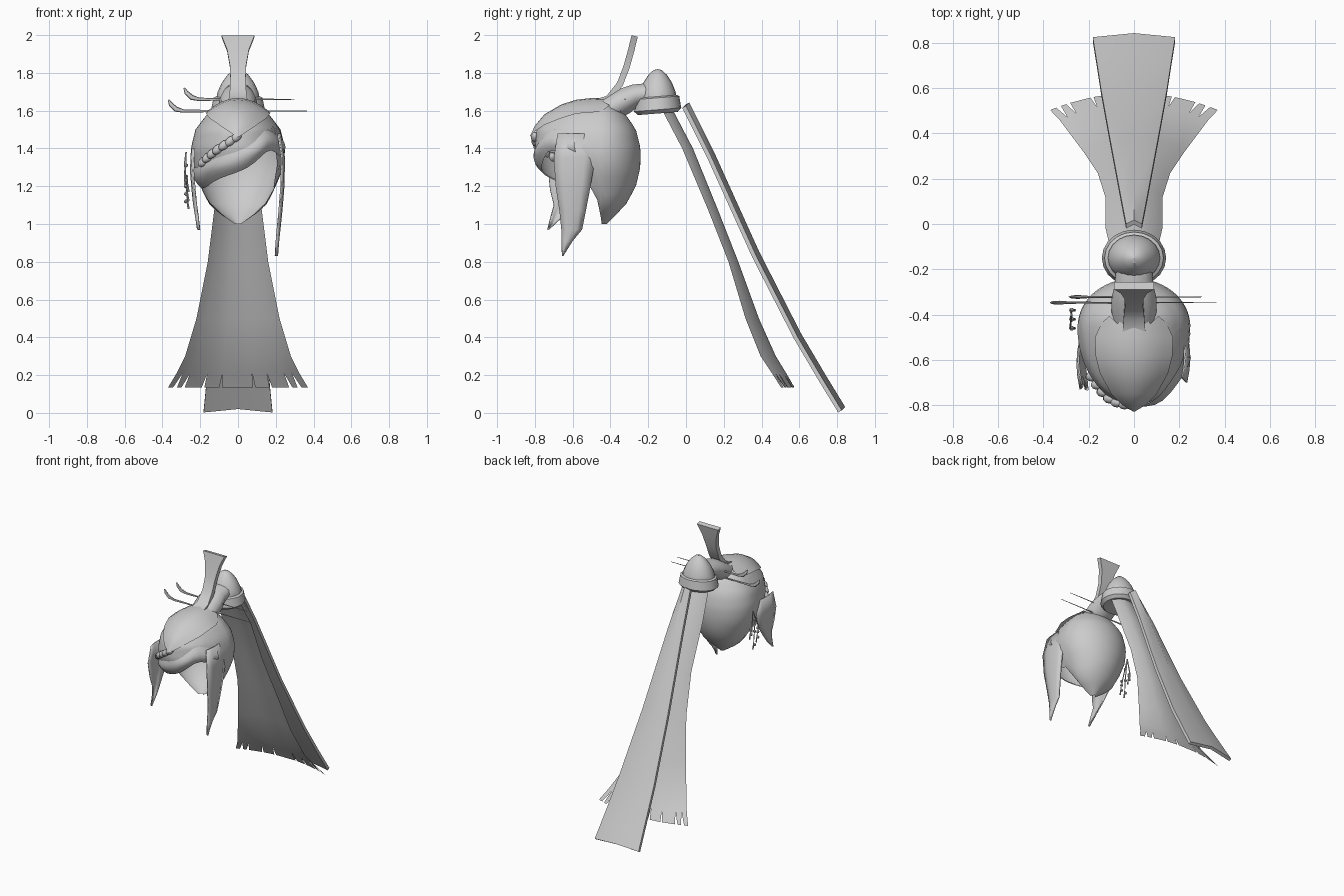
import bpy, bmesh
from math import sin, cos, pi, radians
from mathutils import Vector

cube = bpy.data.objects.get("Cube")
if cube:
    bpy.data.objects.remove(cube)

hair = bpy.data.materials.new("hair grey")
hair.use_nodes = True
GREY = (0.6, 0.6, 0.6, 1)
hair.diffuse_color = GREY
hair.node_tree.nodes["Principled BSDF"].inputs["Base Color"].default_value = GREY


def finish(name, bm, angle=40):
    bmesh.ops.remove_doubles(bm, verts=bm.verts, dist=0.0004)
    bmesh.ops.recalc_face_normals(bm, faces=bm.faces)
    mesh = bpy.data.meshes.new(name)
    bm.to_mesh(mesh)
    bm.free()
    mesh.materials.append(hair)
    ob = bpy.data.objects.new(name, mesh)
    bpy.context.collection.objects.link(ob)
    bpy.ops.object.select_all(action='DESELECT')
    ob.select_set(True)
    bpy.context.view_layer.objects.active = ob
    bpy.ops.object.shade_smooth_by_angle(angle=radians(angle))
    return ob


def skin(bm, rows, closed=False, caps=False):
    """Bridge rows of points with quads."""
    vs = [[bm.verts.new(p) for p in row] for row in rows]
    n = len(vs[0])
    for a, b in zip(vs, vs[1:]):
        for i in range(n if closed else n - 1):
            j = (i + 1) % n
            bm.faces.new((a[i], a[j], b[j], b[i]))
    if caps:
        bm.faces.new(vs[0])
        bm.faces.new(vs[-1])


def lerp_table(table, x):
    for a, b in zip(table, table[1:]):
        if x <= b[0]:
            f = max(0, (x - a[0]) / (b[0] - a[0]))
            return [p + (q - p) * f for p, q in zip(a[1:], b[1:])]
    return list(table[-1][1:])


# Head shape: height, half width, back y, front y
HEAD = [(1.0, .015, -.42, -.46), (1.05, .09, -.37, -.55), (1.1, .15, -.32, -.61),
        (1.2, .2, -.265, -.72), (1.3, .24, -.242, -.77), (1.4, .25, -.24, -.8),
        (1.5, .225, -.265, -.79), (1.58, .165, -.32, -.72), (1.63, .1, -.38, -.62),
        (1.65, .002, -.44, -.46)]
# Hem height by angle: 0 back, 90 left, 180 front, 270 right
HEM = [(0, 1.0), (88, 1.0), (100, 1.19), (112, 1.2), (125, 1.38), (140, 1.4), (165, 1.31),
       (180, 1.28), (210, 1.24), (235, 1.2), (260, 1.19), (272, 1.0), (360, 1.0)]
MID = -.45


def head_point(deg, z, out=0.0):
    w, back, front = lerp_table(HEAD, z)
    t = radians(deg)
    depth = (back - MID) if cos(t) > 0 else (MID - front)
    return Vector(((w + out) * sin(t), MID + (depth + out) * cos(t), z))


# Hair shell with open face
bm = bmesh.new()
rows = []
for deg in list(range(0, 361, 6)):
    low = lerp_table(HEM, deg)[0]
    rows.append([head_point(deg, low + (1.65 - low) * (1 - (1 - k / 18) ** 1.5))
                 for k in range(19)])
skin(bm, rows)
finish("hair_shell", bm, 60)

# Swept fringe band
bm = bmesh.new()
rows = []
for deg in range(112, 257, 8):
    low = lerp_table(HEM, max(deg, 124))[0]
    rows.append([head_point(deg, low - .005 + .11 * k / 5, .004 + .02 * sin(pi * k / 5))
                 for k in range(6)])
skin(bm, rows)
finish("fringe_band", bm)

# Braid along the fringe
bm = bmesh.new()
for k in range(7):
    f = k / 6
    c = head_point(228 - 46 * f, 1.33 + .13 * f, .005)
    made = bmesh.ops.create_uvsphere(bm, u_segments=10, v_segments=6, radius=.028)
    for v in made["verts"]:
        v.co = Vector((v.co.x + .4 * v.co.z, v.co.y * .8, v.co.z)) + c
finish("braid", bm)

# Crown panel: y, half width, centre height, edge height
CROWN = [(-.44, .145, 1.667, 1.6), (-.5, .172, 1.667, 1.59), (-.58, .17, 1.658, 1.585),
         (-.66, .15, 1.633, 1.56), (-.75, .1, 1.58, 1.525), (-.8, .05, 1.52, 1.49),
         (-.828, .003, 1.46, 1.46)]
bm = bmesh.new()
rows = []
for i, (y, w, zc, ze) in enumerate(CROWN):
    rows.append([(w * u / 4, y + (.035 * (abs(u) % 2) if i == 0 else 0),
                  zc + (ze - zc) * (u / 4) ** 2) for u in range(-4, 5)])
skin(bm, rows)
finish("crown_panel", bm)


# Side locks: z, front y, back y, x
def lock(name, table):
    bm = bmesh.new()
    rows = []
    for z, front, back, x in table:
        rows.append([(x * (1 + .06 * sin(pi * k / 4)), front + (back - front) * k / 4, z)
                     for k in range(5)])
    skin(bm, rows)
    ob = finish(name, bm)
    mod = ob.modifiers.new("thickness", 'SOLIDIFY')
    mod.thickness = .008


lock("left_lock", [(1.48, -.68, -.5, .215), (1.35, -.7, -.48, .235), (1.2, -.69, -.505, .232),
                   (1.07, -.67, -.53, .222), (.97, -.66, -.55, .212), (.91, -.66, -.6, .206),
                   (.83, -.657, -.65, .2)])
lock("right_lock", [(1.4, -.7, -.5, -.235), (1.28, -.73, -.5, -.24), (1.18, -.72, -.54, -.232),
                    (1.1, -.7, -.6, -.224), (1.03, -.72, -.66, -.213), (.97, -.735, -.725, -.205)])


# Flat solid ribbons along a path of y, z, half width
def ribbon(name, path, thick, bow):
    bm = bmesh.new()
    rows = []
    for i, (y, z, w) in enumerate(path):
        a, b = path[max(i - 1, 0)], path[min(i + 1, len(path) - 1)]
        n = Vector((0, -(b[1] - a[1]), b[0] - a[0])).normalized() * thick / 2
        mid, ridge = Vector((0, y, z)), Vector((0, bow, bow))
        side = Vector((w, 0, 0))
        rows.append([mid - side + n, mid + ridge + n, mid + side + n,
                     mid + side - n, mid + ridge - n, mid - side - n])
    skin(bm, rows, closed=True, caps=True)
    finish(name, bm, 35)


ribbon("upright_tuft", [(-.47, 1.645, .05), (-.41, 1.665, .046), (-.35, 1.74, .04),
                        (-.315, 1.83, .042), (-.29, 1.92, .058), (-.272, 1.995, .088)], .034, 0)
ribbon("long_tail", [(-.01, 1.62, .035), (.12, 1.36, .06), (.36, .83, .105), (.58, .4, .145),
                     (.71, .18, .165), (.815, .008, .182)], .022, .018)

# Fanned tail: y, z, half width, forward curl of the edges
FAN = [(-.07, 1.61, .1, .06), (.04, 1.4, .125, .06), (.17, 1.08, .125, .055),
       (.28, .8, .16, .055), (.39, .5, .22, .075), (.48, .3, .28, .085), (.535, .21, .325, .08)]
TIP = (.578, .135, .37, .075)
SPLITS = [-1, -.9, -.78, -.5, -.25, .23, .47, .75, .88, 1]


def fan_point(row, u):
    y, z, w, curl = row
    return (w * u, y - curl * u * u, z)


bm = bmesh.new()
skin(bm, [[fan_point(row, u) for u in SPLITS] for row in FAN])
for a, b in zip(SPLITS, SPLITS[1:]):
    gap = .018 if abs(a + b) < 1.5 else .028
    skin(bm, [[fan_point(FAN[-1], a), fan_point(FAN[-1], b)],
              [fan_point(TIP, a + gap * (a > -1)), fan_point(TIP, b - gap * (b < 1))]])
finish("fanned_tail", bm)


# Bun and its wrap: turned profiles of radius, height
def turned(name, profile, tilt):
    bm = bmesh.new()
    rows = []
    for r, z in profile:
        ring = [(r * cos(k * pi / 10), -.15 + .88 * r * sin(k * pi / 10),
                 z + tilt * r * sin(k * pi / 10)) for k in range(20)]
        rows.append(ring)
    skin(bm, rows, closed=True)
    finish(name, bm, 30)


turned("bun", [(.001, 1.82), (.025, 1.815), (.055, 1.79), (.085, 1.75), (.108, 1.7),
               (.118, 1.65), (.1, 1.6)], 0)
turned("bun_wrap", [(.115, 1.675), (.13, 1.668), (.142, 1.605), (.12, 1.585), (.001, 1.6)], .07)


# Round strands with varying radius
def strand(bm, path, squash=1.0, sides=10):
    rows = []
    pts = [Vector(p[:3]) for p in path]
    for i, p in enumerate(path):
        d = (pts[min(i + 1, len(pts) - 1)] - pts[max(i - 1, 0)]).normalized()
        a = d.cross(Vector((0, 1, 0))).normalized() if abs(d.y) < .8 else Vector((1, 0, 0))
        b = d.cross(a).normalized()
        rows.append([pts[i] + p[3] * (a * cos(2 * pi * k / sides) +
                                      b * squash * sin(2 * pi * k / sides))
                     for k in range(sides)])
    skin(bm, rows, closed=True, caps=True)


# Gathered hair between head and bun
bm = bmesh.new()
strand(bm, [(0, -.47, 1.58, .09), (0, -.4, 1.61, .098), (0, -.33, 1.65, .1),
            (0, -.27, 1.68, .085), (0, -.2, 1.69, .08)], .72, 14)
finish("gathered_hair", bm)

# Horizontal hairpins with curled heads
for name, head, y, z, tip in (("upper_hairpin", -.285, -.322, 1.66, .3),
                              ("lower_hairpin", -.368, -.347, 1.598, .365)):
    bm = bmesh.new()
    strand(bm, [(head, y, z + .06, .004), (head + .012, y, z + .035, .012),
                (head + .04, y, z + .01, .014), (head + .08, y, z, .009),
                (head + .2, y, z, .006), (0, y, z, .005), (tip, y, z, .002)], .6, 8)
    finish(name, bm)

# Hanging ornament on the right side
bm = bmesh.new()
for y, top, low in ((-.38, 1.3, 1.17), (-.42, 1.36, 1.08), (-.46, 1.28, 1.12)):
    strand(bm, [(-.275, -.4, 1.38, .004), (-.282, y, top - .04, .004),
                (-.268, y, low + .05, .003), (-.262, y, low, .006)], 1, 6)
    for z in (top - .05, (top + low) / 2, low + .04):
        made = bmesh.ops.create_icosphere(bm, subdivisions=1, radius=.012)
        bmesh.ops.translate(bm, verts=made["verts"], vec=(-.275, y, z))
finish("hanging_ornament", bm)
